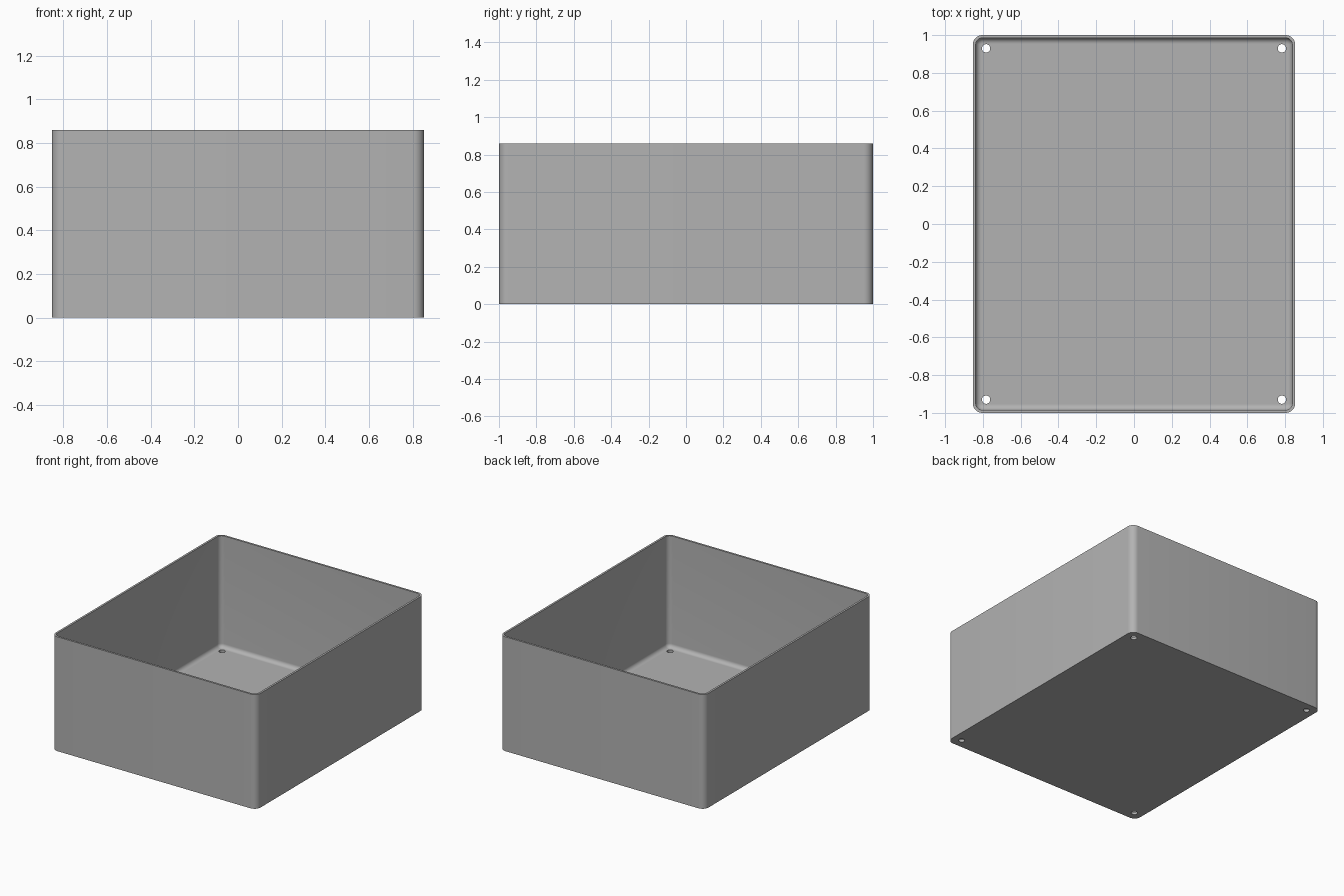
import bpy, bmesh, math

cube = bpy.data.objects.get("Cube")
if cube:
    bpy.data.objects.remove(cube, do_unlink=True)

HALF_X, HALF_Y, HEIGHT = 0.853, 1.0, 0.86
CORNER, WALL, FLOOR, FILLET = 0.05, 0.015, 0.02, 0.03
HOLE_INSET, HOLE_RADIUS = 0.07, 0.022
STEPS = 8

grey = bpy.data.materials.new("plain grey")
grey.use_nodes = True
colour = (0.45, 0.45, 0.45, 1)
grey.diffuse_color = colour
grey.node_tree.nodes["Principled BSDF"].inputs["Base Color"].default_value = colour


def ring(bm, inset, z):
    """Rounded rectangle, inset from the outer wall."""
    radius = CORNER - inset
    verts = []
    for quarter, (sx, sy) in enumerate([(1, 1), (-1, 1), (-1, -1), (1, -1)]):
        for i in range(STEPS + 1):
            a = (quarter + i / STEPS) * math.pi / 2
            verts.append(bm.verts.new((sx * (HALF_X - CORNER) + radius * math.cos(a),
                                       sy * (HALF_Y - CORNER) + radius * math.sin(a), z)))
    return verts


# Open box: outer wall, rim, inner wall, floor fillet
profile = [(0, 0), (0, HEIGHT), (WALL, HEIGHT)]
for i in range(STEPS + 1):
    a = i / STEPS * math.pi / 2
    profile.append((WALL + FILLET * (1 - math.cos(a)),
                    FLOOR + FILLET * (1 - math.sin(a))))

bm = bmesh.new()
rings = [ring(bm, inset, z) for inset, z in profile]
for low, high in zip(rings, rings[1:]):
    for i in range(len(low)):
        j = (i + 1) % len(low)
        bm.faces.new((low[i], low[j], high[j], high[i]))
bm.faces.new(rings[0][::-1])
bm.faces.new(rings[-1])
bmesh.ops.recalc_face_normals(bm, faces=bm.faces)
mesh = bpy.data.meshes.new("open_box")
bm.to_mesh(mesh)
bm.free()
mesh.materials.append(grey)
box = bpy.data.objects.new("open_box", mesh)
bpy.context.collection.objects.link(box)

# Screw holes through the floor corners
for sx in (-1, 1):
    for sy in (-1, 1):
        bpy.ops.mesh.primitive_cylinder_add(
            vertices=32, radius=HOLE_RADIUS, depth=0.2,
            location=(sx * (HALF_X - HOLE_INSET), sy * (HALF_Y - HOLE_INSET), 0))
        cutter = bpy.context.object
        cutter.name = "hole_cutter"
        cutter.data.materials.append(grey)
        cut = box.modifiers.new("screw_hole", "BOOLEAN")
        cut.operation, cut.solver, cut.object = "DIFFERENCE", "EXACT", cutter
        bpy.ops.object.select_all(action="DESELECT")
        box.select_set(True)
        bpy.context.view_layer.objects.active = box
        bpy.ops.object.modifier_apply(modifier=cut.name)
        bpy.data.objects.remove(cutter, do_unlink=True)

bpy.ops.object.shade_smooth_by_angle(angle=math.radians(35))
